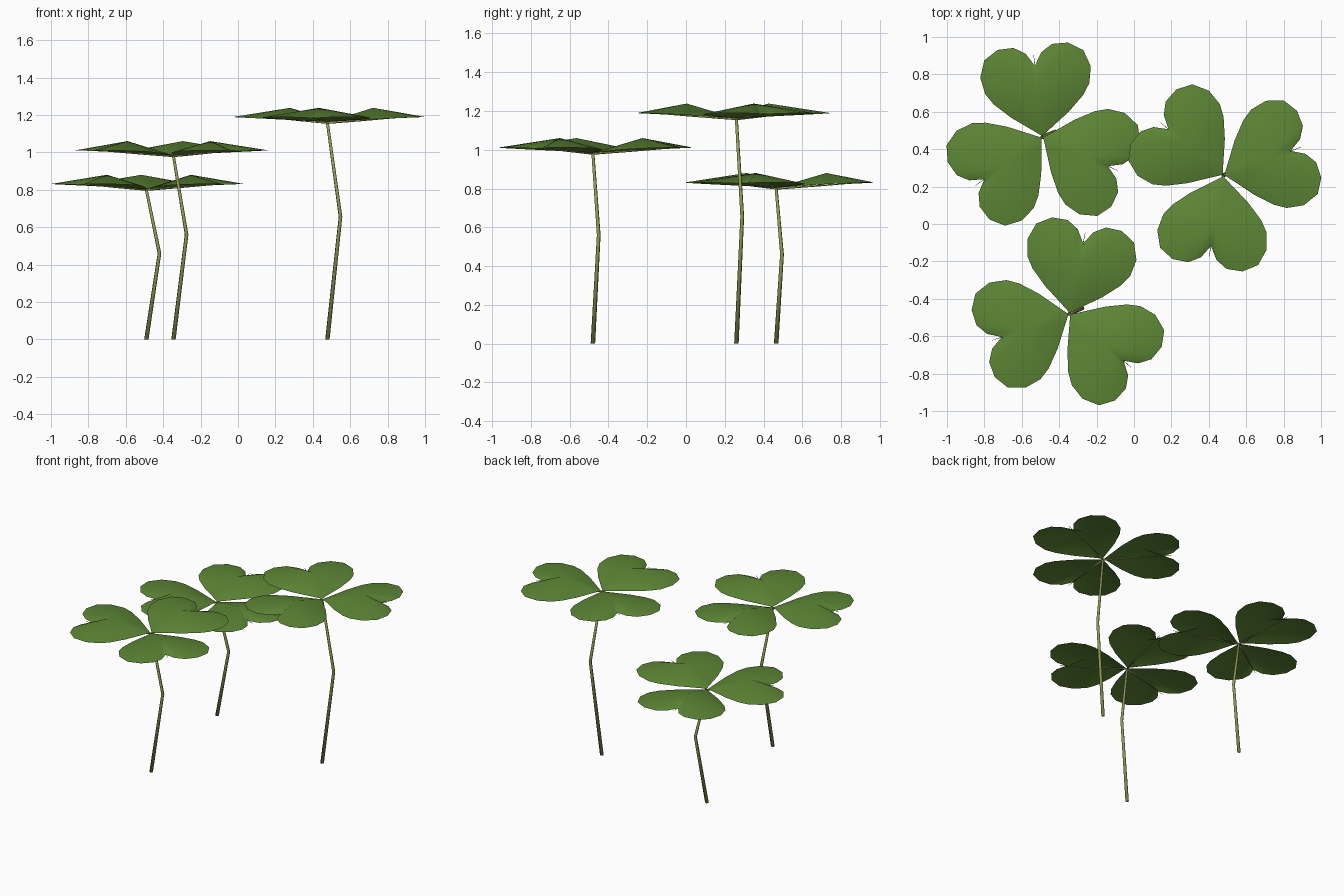
import bpy, bmesh
from math import cos, sin, radians, pi
from mathutils import Vector

if "Cube" in bpy.data.objects:
    bpy.data.objects.remove(bpy.data.objects["Cube"])


def material(name, color):
    m = bpy.data.materials.new(name)
    m.diffuse_color = color
    m.use_nodes = True
    m.node_tree.nodes["Principled BSDF"].inputs["Base Color"].default_value = m.diffuse_color
    return m


LEAF = material("leaf_green", (0.11, 0.24, 0.036, 1))
STEM = material("stem_olive", (0.28, 0.32, 0.09, 1))


def finish(bm, name, mat):
    me = bpy.data.meshes.new(name)
    bm.to_mesh(me)
    bm.free()
    for p in me.polygons:
        p.use_smooth = True
    me.materials.append(mat)
    ob = bpy.data.objects.new(name, me)
    bpy.context.collection.objects.link(ob)
    return ob


def add_tube(bm, path, radii, sides=6):
    """Tapered tube along a short path, capped at both ends."""
    path = [Vector(p) for p in path]
    axis = (path[-1] - path[0]).normalized()
    side = axis.orthogonal().normalized()
    up = axis.cross(side)
    rings = [[bm.verts.new(p + r * (cos(2 * pi * i / sides) * side + sin(2 * pi * i / sides) * up))
              for i in range(sides)] for p, r in zip(path, radii)]
    for a, b in zip(rings, rings[1:]):
        for i in range(sides):
            j = (i + 1) % sides
            bm.faces.new((a[i], a[j], b[j], b[i]))
    bm.faces.new(rings[0][::-1])
    bm.faces.new(rings[-1])


# Half outline of a heart leaflet: (along, sideways), from hub to notch
HALF = [(0.005, 0), (0.035, 0.04), (0.12, 0.155), (0.20, 0.24), (0.26, 0.28), (0.35, 0.297),
        (0.44, 0.266), (0.488, 0.19), (0.49, 0.104), (0.452, 0.042), (0.383, 0)]
OUTLINE = HALF + [(u, -v) for u, v in HALF[-2:0:-1]]


def clover(name, base, height, bend_z, turn):
    x, y = base
    hub = Vector((x, y, height))

    # Bent stem
    bm = bmesh.new()
    add_tube(bm, [(x, y, 0), (x + 0.07, y + 0.03, bend_z), hub], (0.012, 0.010, 0.008))
    finish(bm, name + "_stem", STEM)

    # Three heart leaflets, each a shallow fan raised at its middle, and their ribs
    leaves, ribs = bmesh.new(), bmesh.new()
    for k in range(3):
        a = radians(turn + 120 * k)

        def place(u, v, z):
            return hub + Vector((u * cos(a) - v * sin(a), u * sin(a) + v * cos(a), z))

        peak = leaves.verts.new(place(0.26, 0, 0.08))
        rim = [leaves.verts.new(place(u, v, 0.005 + 0.05 * (u * u + v * v) ** 0.5))
               for u, v in OUTLINE]
        # outline runs clockwise seen from the leaf base, so wind to face up
        for p, q in zip(rim, rim[1:] + rim[:1]):
            f = leaves.faces.new((peak, p, q))
            f.normal_update()
            if f.normal.z < 0:
                f.normal_flip()
        add_tube(ribs, [place(0, 0, 0), place(0.2, 0, 0.014), place(0.44, 0, 0.03)],
                 (0.006, 0.005, 0.001), 5)
    finish(leaves, name + "_leaflets", LEAF)
    finish(ribs, name + "_ribs", STEM)


clover("back_left_clover", (-0.49, 0.465), 0.80, 0.46, 96)
clover("front_left_clover", (-0.345, -0.48), 0.98, 0.56, 79)
clover("right_clover", (0.478, 0.26), 1.158, 0.655, 20)
